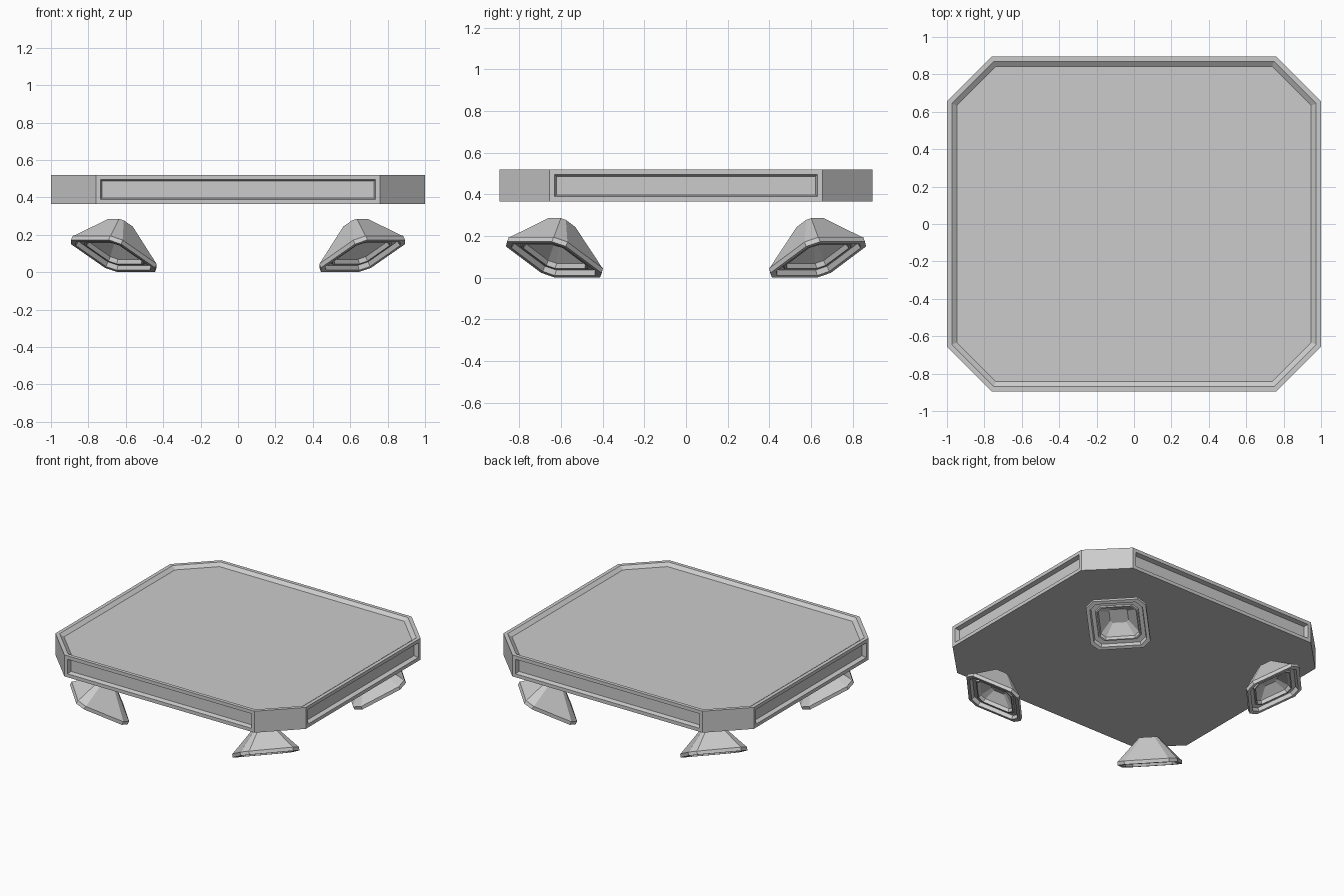
import bpy, bmesh, math
from mathutils import Vector

cube = bpy.data.objects.get("Cube")
if cube:
    bpy.data.objects.remove(cube)

grey = bpy.data.materials.new("plain_grey")
grey.use_nodes = True
GREY = (0.6, 0.6, 0.6, 1)
grey.diffuse_color = GREY
grey.node_tree.nodes["Principled BSDF"].inputs["Base Color"].default_value = GREY


def octagon(hx, hy, cut):
    """Rectangle with cut corners, counter-clockwise."""
    return [(hx, -hy + cut), (hx, hy - cut), (hx - cut, hy), (-hx + cut, hy),
            (-hx, hy - cut), (-hx, -hy + cut), (-hx + cut, -hy), (hx - cut, -hy)]


def loft(bm, rings):
    """Skin a list of point rings and cap both ends."""
    loops = [[bm.verts.new(p) for p in ring] for ring in rings]
    for a, b in zip(loops, loops[1:]):
        for i in range(len(a)):
            j = (i + 1) % len(a)
            bm.faces.new((a[i], a[j], b[j], b[i]))
    bm.faces.new(loops[0])
    bm.faces.new(loops[-1])
    bmesh.ops.recalc_face_normals(bm, faces=bm.faces)


def finish(bm, name):
    mesh = bpy.data.meshes.new(name)
    bm.to_mesh(mesh)
    bm.free()
    mesh.materials.append(grey)
    obj = bpy.data.objects.new(name, mesh)
    bpy.context.collection.objects.link(obj)


def sink(bm, face, margin, wall, depth):
    """Leave a flat border, then push the middle of the face inward."""
    bmesh.ops.inset_individual(bm, faces=[face], thickness=margin, use_even_offset=True)
    bmesh.ops.inset_individual(bm, faces=[face], thickness=wall, depth=-depth,
                               use_even_offset=True)


# Platform slab with sunken deck and a recessed panel on each long side
bm = bmesh.new()
outline = octagon(1.0, 0.895, 0.24)
loft(bm, [[(x, y, z) for x, y in outline] for z in (0.365, 0.52)])
bm.normal_update()
deck = [f for f in bm.faces if f.normal.z > 0.9]
sides = [f for f in bm.faces if max(abs(f.normal.x), abs(f.normal.y)) > 0.9]
for f in deck:
    sink(bm, f, 0.026, 0.027, 0.02)
for f in sides:
    sink(bm, f, 0.025, 0.008, 0.03)
finish(bm, "platform")

# Thruster rings: half width, half depth, corner cut, outward shift, height over mouth
PROFILE = [
    (0.060, 0.055, 0.018, 0.03, 0.180),   # neck
    (0.190, 0.183, 0.048, 0.00, 0.030),   # shoulder
    (0.197, 0.190, 0.050, 0.00, 0.024),   # lip
    (0.197, 0.190, 0.050, 0.00, 0.000),
    (0.174, 0.167, 0.043, 0.00, 0.000),
    (0.168, 0.161, 0.041, 0.00, 0.026),   # groove
    (0.142, 0.135, 0.035, 0.00, 0.026),
    (0.138, 0.131, 0.034, 0.00, 0.016),   # inner ridge
    (0.130, 0.123, 0.032, 0.00, 0.016),
    (0.124, 0.117, 0.030, 0.00, 0.040),   # bowl
    (0.060, 0.052, 0.016, 0.01, 0.090),
]
TILT, AZIMUTH = math.radians(27), math.radians(43)
MOUTH = Vector((0.668, 0.635, 0.087))
outward = Vector((math.cos(AZIMUTH), math.sin(AZIMUTH), 0))
across = Vector((-outward.y, outward.x, 0))
radial = outward * math.cos(TILT) + Vector((0, 0, math.sin(TILT)))
axis = Vector((0, 0, math.cos(TILT))) - outward * math.sin(TILT)


def thruster(name, sx, sy):
    rings = []
    for w, d, cut, shift, h in PROFILE:
        ring = [MOUTH + across * t + radial * (r + shift) + axis * h
                for t, r in octagon(w, d, cut)]
        rings.append([(p.x * sx, p.y * sy, p.z) for p in ring])
    bm = bmesh.new()
    loft(bm, rings)
    finish(bm, name)


for sx, side in ((1, "left"), (-1, "right")):
    for sy, end in ((-1, "front"), (1, "back")):
        thruster(f"{end}_{side}_thruster", sx, sy)
